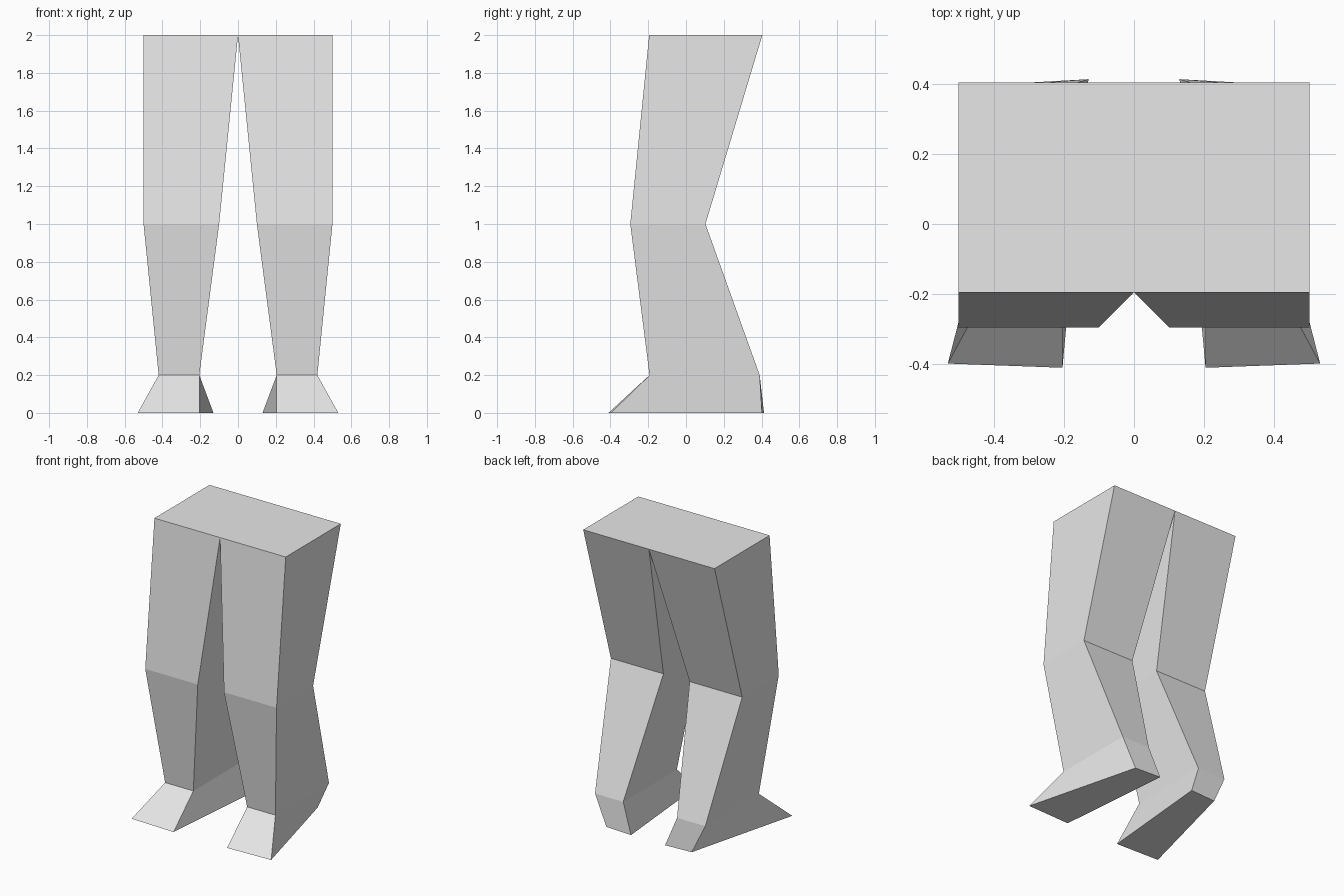
import bpy
import bmesh

cube = bpy.data.objects.get("Cube")
if cube:
    bpy.data.objects.remove(cube, do_unlink=True)

# Single flat colour
GREY = (0.8, 0.8, 0.8, 1.0)
mat = bpy.data.materials.new("light grey")
mat.use_nodes = True
mat.diffuse_color = GREY
mat.node_tree.nodes["Principled BSDF"].inputs["Base Color"].default_value = GREY


def box_ring(z, x0, x1, y0, y1):
    """Four corners: front inner, front outer, back outer, back inner."""
    return [(x0, y0, z), (x1, y0, z), (x1, y1, z), (x0, y1, z)]


# Cross-sections of the left leg, from hip to sole
rings = [
    box_ring(2.0, 0.0, 0.5, -0.195, 0.404),       # hip
    box_ring(1.0, 0.1, 0.5, -0.295, 0.103),       # knee
    box_ring(0.2, 0.205, 0.42, -0.193, 0.39),     # ankle
    [(0.204, -0.41, 0), (0.531, -0.398, 0),       # sole, toes turned out
     (0.325, 0.402, 0), (0.13, 0.413, 0)],
]


def build_leg(name, side):
    """Skin the rings into a closed leg; side is 1 for left, -1 for right."""
    bm = bmesh.new()
    loops = [[bm.verts.new((side * x, y, z)) for x, y, z in r] for r in rings]
    for upper, lower in zip(loops, loops[1:]):
        for i in range(4):
            j = (i + 1) % 4
            bm.faces.new((upper[i], lower[i], lower[j], upper[j]))
    bm.faces.new(loops[0])
    bm.faces.new(loops[-1][::-1])
    bmesh.ops.recalc_face_normals(bm, faces=bm.faces)
    mesh = bpy.data.meshes.new(name)
    bm.to_mesh(mesh)
    bm.free()
    mesh.materials.append(mat)
    obj = bpy.data.objects.new(name, mesh)
    bpy.context.collection.objects.link(obj)
    return obj


build_leg("left_leg", 1)
build_leg("right_leg", -1)
